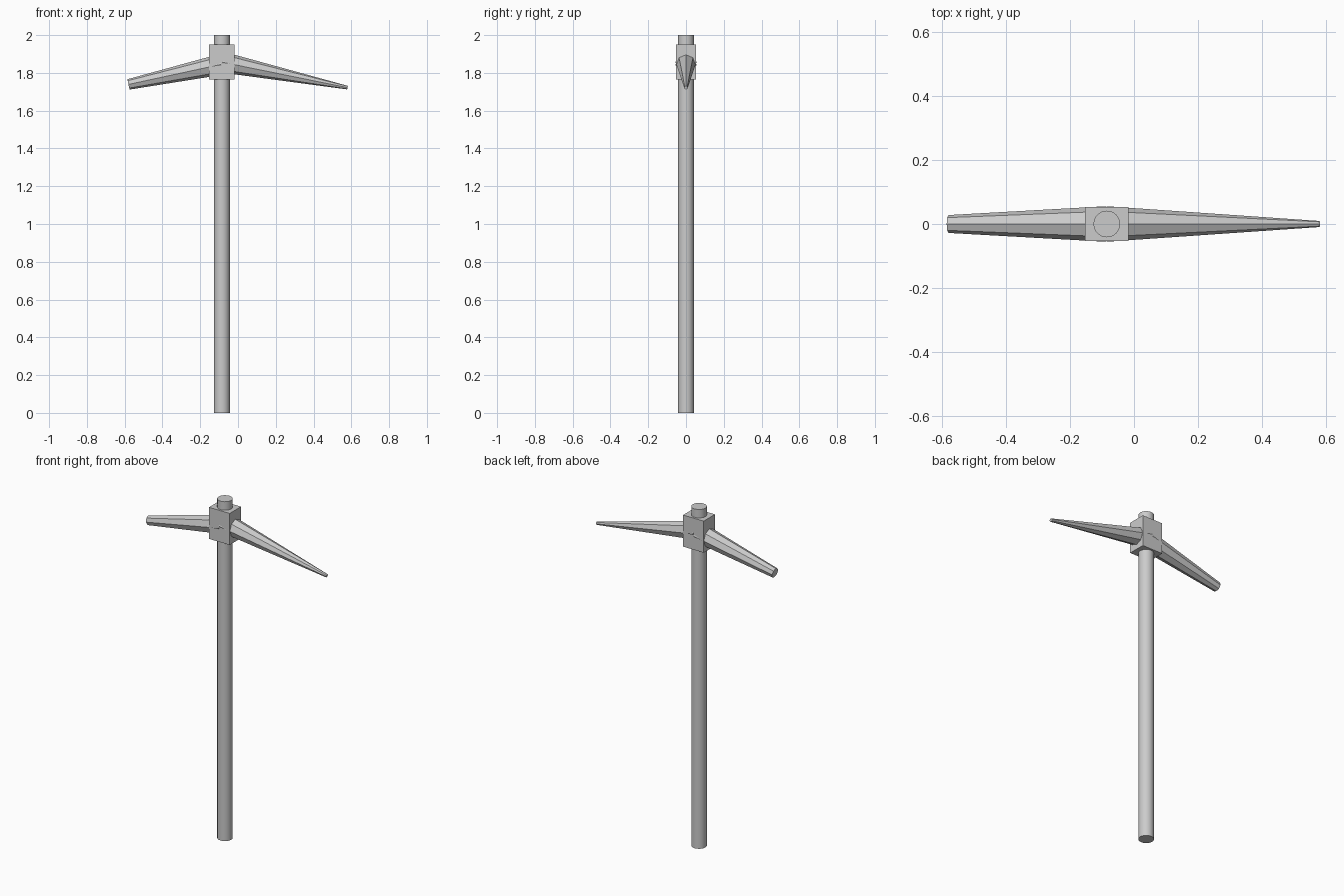
import bpy
import math
from mathutils import Vector

default = bpy.data.objects.get("Cube")
if default:
    bpy.data.objects.remove(default, do_unlink=True)

grey = bpy.data.materials.new("light_grey")
grey.use_nodes = True
colour = (0.6, 0.6, 0.6, 1)
grey.diffuse_color = colour
grey.node_tree.nodes["Principled BSDF"].inputs["Base Color"].default_value = colour

AXIS_X = -0.085


def finish(name):
    obj = bpy.context.object
    obj.name = name
    obj.data.materials.append(grey)
    return obj


def spike(name, start, end, r_start, r_end):
    """Tapered eight-sided bar with one ridge on top."""
    a, b = Vector(start), Vector(end)
    bpy.ops.mesh.primitive_cone_add(vertices=8, radius1=r_start, radius2=r_end,
                                    depth=(b - a).length, location=(a + b) / 2)
    obj = finish(name)
    d = b - a
    obj.rotation_euler = (0, math.atan2(d.x, d.z), 0)


# Round handle
bpy.ops.mesh.primitive_cylinder_add(vertices=32, radius=0.0415, depth=2,
                                    location=(AXIS_X, 0, 1))
finish("handle")
bpy.ops.object.shade_smooth_by_angle(angle=math.radians(30))

# Block that holds the head
bpy.ops.mesh.primitive_cube_add(size=1, location=(AXIS_X, 0, 1.857))
finish("head_block").scale = (0.135, 0.105, 0.186)

# Blunt arm on the right, pointed arm on the left
spike("blunt_arm", (AXIS_X - 0.004, 0, 1.845), (-0.58, 0, 1.739), 0.0555, 0.028)
spike("pointed_arm", (AXIS_X, 0, 1.857), (0.58, 0, 1.722), 0.0555, 0.0095)
